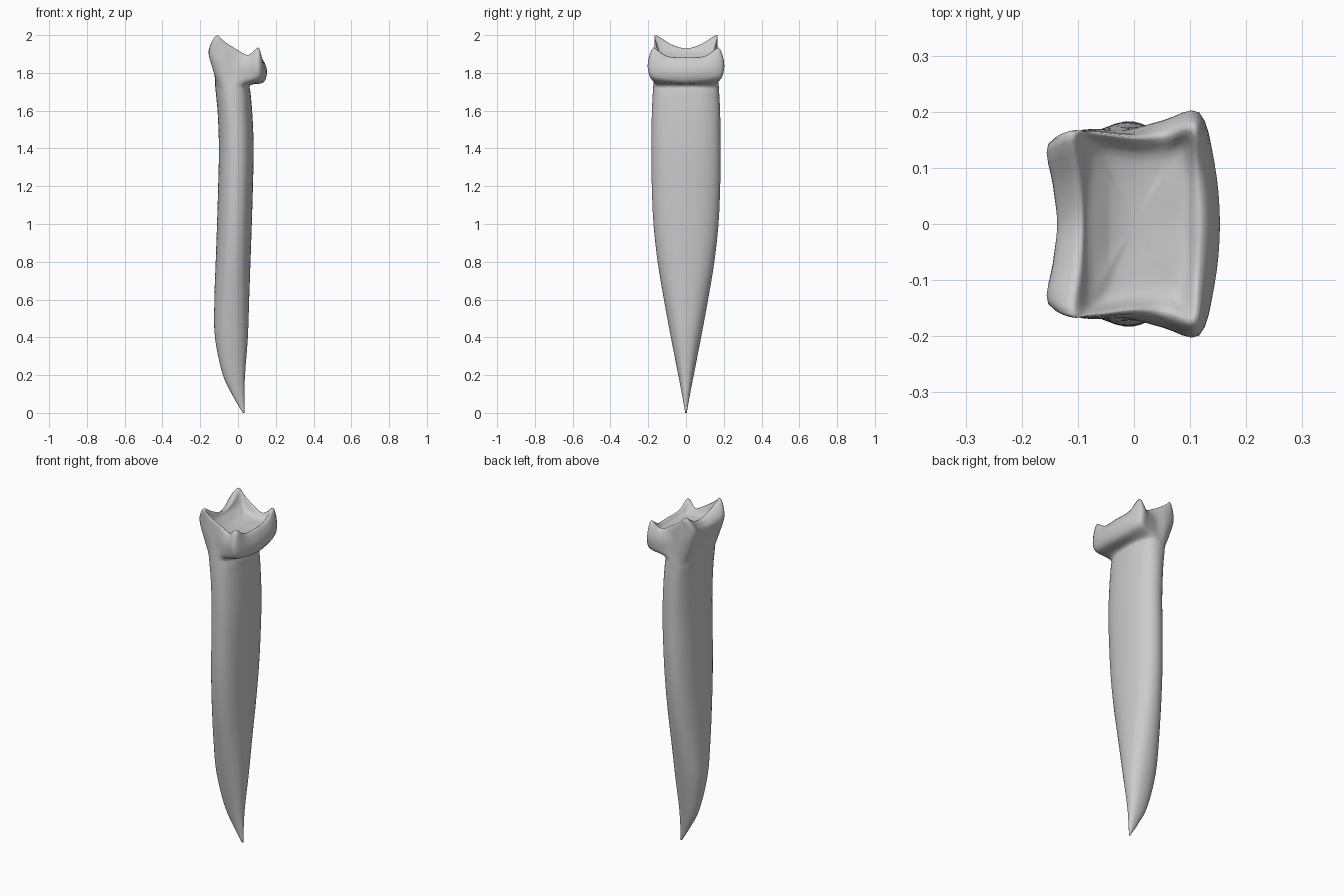
import bpy, bmesh, math
from mathutils import Vector

if "Cube" in bpy.data.objects:
    bpy.data.objects.remove(bpy.data.objects["Cube"])

STEPS = 4  # subdivisions between control points


def mirror_ring(half):
    """Nine points from -x middle to +x middle on +y, mirrored into a closed ring."""
    pts = [Vector(p) for p in half]
    return pts + [Vector((p.x, -p.y, p.z)) for p in pts[-2:0:-1]]


def spline(a, b, c, d, t):
    return 0.5 * (2 * b + (c - a) * t + (2 * a - 5 * b + 4 * c - d) * t * t
                  + (3 * b - a - 3 * c + d) * t ** 3)


def smooth_points(pts, closed):
    n, out = len(pts), []
    get = (lambda i: pts[i % n]) if closed else (lambda i: pts[max(0, min(n - 1, i))])
    for i in range(n if closed else n - 1):
        for k in range(STEPS):
            out.append(spline(get(i - 1), get(i), get(i + 1), get(i + 2), k / STEPS))
    return out if closed else out + [pts[-1].copy()]


def body_ring(z, x0, x1, hy, power):
    half = []
    for i in range(9):
        a = math.pi * (1 - i / 8)
        c, s = math.cos(a), max(0.0, math.sin(a))
        x = (x0 + x1) / 2 + (x1 - x0) / 2 * math.copysign(abs(c) ** power, c)
        half.append((x, hy * s ** power if 0 < i < 8 else 0, z))
    return mirror_ring(half)


# Long curved shaft: height, left edge, right edge, half depth, squareness
shaft = [
    (0.00, 0.026, 0.034, 0.004, 1.0),
    (0.08, -0.022, 0.034, 0.018, 0.95),
    (0.20, -0.080, 0.037, 0.041, 0.9),
    (0.40, -0.122, 0.052, 0.080, 0.9),
    (0.60, -0.125, 0.059, 0.117, 0.9),
    (0.80, -0.118, 0.066, 0.150, 0.9),
    (1.00, -0.111, 0.073, 0.172, 0.9),
    (1.20, -0.105, 0.079, 0.181, 0.9),
    (1.40, -0.101, 0.083, 0.183, 0.9),
    (1.58, -0.107, 0.076, 0.181, 0.88),
    (1.69, -0.117, 0.067, 0.176, 0.82),
    (1.735, -0.121, 0.066, 0.173, 0.75),
]
rings = [body_ring(*row) for row in shaft]

# Crown: underside of the swelling, widest line, cusped rim, inner dish
under = [(-.122, 0, 1.82), (-.13, .07, 1.82), (-.13, .135, 1.82),
         (-.08, .167, 1.81), (-.02, .168, 1.79), (.05, .18, 1.775),
         (.11, .183, 1.772), (.128, .10, 1.757), (.135, 0, 1.75)]
widest = [(-.137, 0, 1.89), (-.144, .07, 1.90), (-.153, .142, 1.92),
          (-.09, .168, 1.89), (-.02, .165, 1.85), (.05, .183, 1.845),
          (.115, .199, 1.85), (.143, .11, 1.82), (.153, 0, 1.815)]
rim = [(-.097, 0, 1.93), (-.10, .08, 1.952), (-.11, .16, 2.0),
       (-.07, .162, 1.965), (0, .155, 1.92), (.055, .16, 1.895),
       (.107, .172, 1.935), (.117, .10, 1.887), (.122, 0, 1.882)]
dish = [(-.08, 0, 1.912), (-.08, .08, 1.915), (-.075, .13, 1.92),
        (-.05, .135, 1.90), (0, .125, 1.88), (.05, .122, 1.87),
        (.08, .13, 1.872), (.09, .08, 1.867), (.09, 0, 1.863)]
floor = [(x * .5, y * .5, 1.865 + (z - 1.865) * .3) for x, y, z in dish]
rings += [mirror_ring(r) for r in (under, widest, rim, dish, floor)]

# Smooth around each ring, then along the height
rings = [smooth_points(r, True) for r in rings]
columns = [smooth_points(list(col), False) for col in zip(*rings)]

bm = bmesh.new()
grid = [[bm.verts.new(p) for p in col] for col in columns]
n = len(grid)
for i in range(n):
    a, b = grid[i], grid[(i + 1) % n]
    for j in range(len(a) - 1):
        bm.faces.new((a[j], b[j], b[j + 1], a[j + 1]))

# Close the point and the dish floor
tip = bm.verts.new((0.03, 0, 0))
centre = bm.verts.new((0.004, 0, 1.865))
for i in range(n):
    a, b = grid[i], grid[(i + 1) % n]
    bm.faces.new((tip, b[0], a[0]))
    bm.faces.new((centre, a[-1], b[-1]))
bmesh.ops.recalc_face_normals(bm, faces=bm.faces)
for f in bm.faces:
    f.smooth = True

mesh = bpy.data.meshes.new("tooth")
bm.to_mesh(mesh)
bm.free()
tooth = bpy.data.objects.new("tooth", mesh)
bpy.context.collection.objects.link(tooth)

grey = bpy.data.materials.new("light_grey")
grey.diffuse_color = (0.6, 0.6, 0.6, 1)
grey.use_nodes = True
grey.node_tree.nodes["Principled BSDF"].inputs["Base Color"].default_value = grey.diffuse_color
mesh.materials.append(grey)
